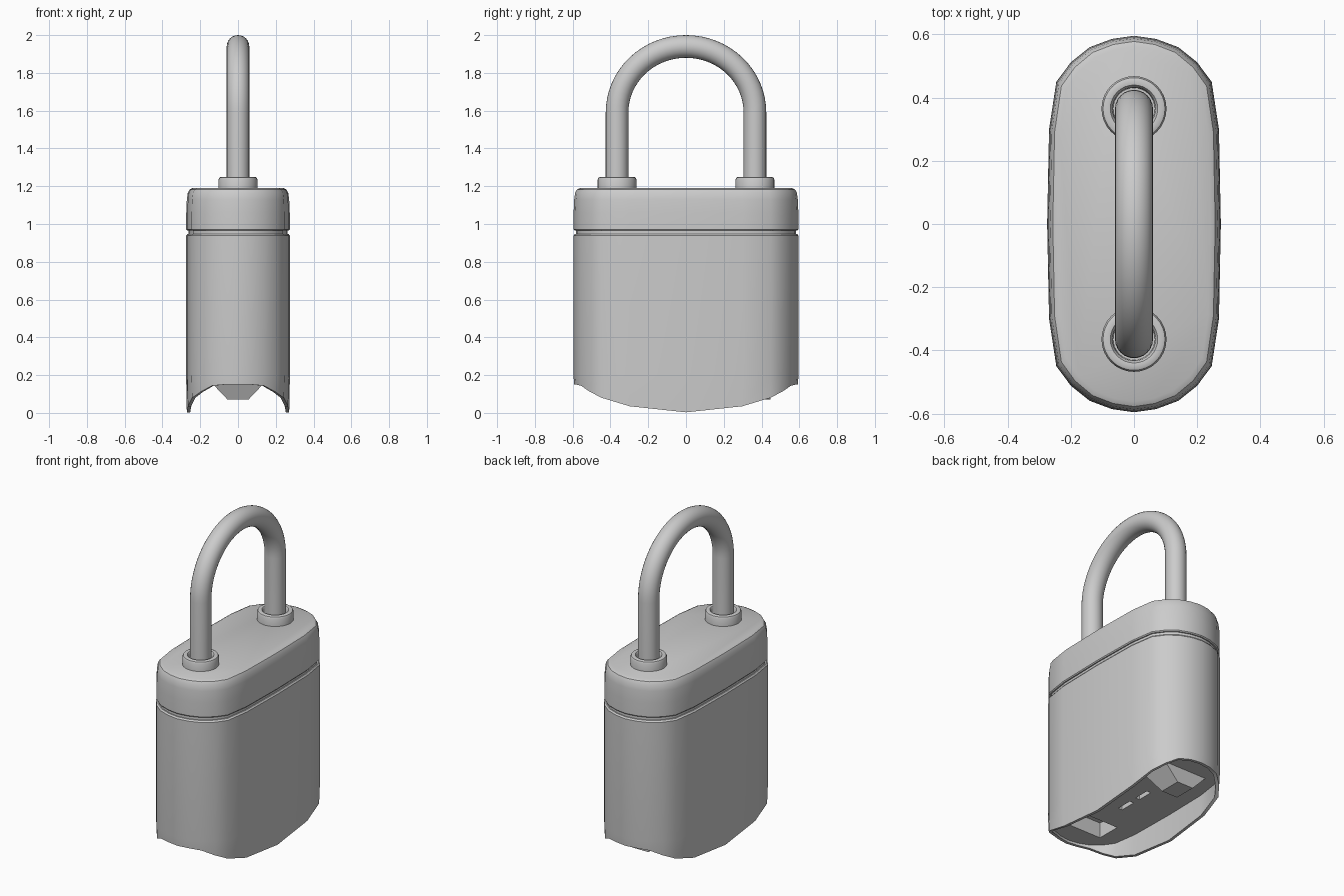
import bpy, bmesh, math

if "Cube" in bpy.data.objects:
    bpy.data.objects.remove(bpy.data.objects["Cube"])

# quarter outline of the case in plan, with the height of its scalloped lower rim
QUARTER = [(0.275, 0, 0.003), (0.269, 0.3, 0.035), (0.246, 0.45, 0.08), (0.2, 0.512, 0.112),
           (0.14, 0.56, 0.144), (0.07, 0.586, 0.15), (0, 0.596, 0.15)]
HALF = QUARTER + [(-x, y, z) for x, y, z in QUARTER[-2::-1]]
OUTLINE = HALF + [(-x, -y, z) for x, y, z in HALF[1:-1]]


def finish(name, bm, angle=35):
    bmesh.ops.recalc_face_normals(bm, faces=bm.faces[:])
    me = bpy.data.meshes.new(name)
    bm.to_mesh(me)
    bm.free()
    ob = bpy.data.objects.new(name, me)
    bpy.context.collection.objects.link(ob)
    smooth(ob, angle)
    return ob


def smooth(ob, angle=35):
    bpy.ops.object.select_all(action='DESELECT')
    ob.select_set(True)
    bpy.context.view_layer.objects.active = ob
    if angle:
        bpy.ops.object.shade_smooth_by_angle(angle=math.radians(angle))


def loft(name, rings, angle=35):
    """Join rings of points with quads and cap both ends."""
    bm = bmesh.new()
    loops = [[bm.verts.new(p) for p in r] for r in rings]
    n = len(rings[0])
    for a, b in zip(loops, loops[1:]):
        for i in range(n):
            j = (i + 1) % n
            bm.faces.new((a[i], a[j], b[j], b[i]))
    bm.faces.new(loops[0][::-1])
    bm.faces.new(loops[-1])
    return finish(name, bm, angle)


def ring(inset, z=None):
    sx, sy = 1 - inset / 0.275, 1 - inset / 0.596
    return [(x * sx, y * sy, rim if z is None else z) for x, y, rim in OUTLINE]


def box(name, x, y0, y1, z0, z1):
    rings = [[(-x, y0, z), (x, y0, z), (x, y1, z), (-x, y1, z)] for z in (z0, z1)]
    return loft(name, rings, 0)


# case with recessed underside
body = loft("lock_body", [ring(0.022, 0.165), ring(0.022), ring(0.004), ring(0, 0.2),
                          ring(0, 0.938), ring(0.007, 0.947)])

# latch pocket and key slots cut into the underside
cutters = [box("pocket_cutter", 0.12, -0.44, -0.29, 0.05, 0.26),
           box("slot_cutter_a", 0.014, -0.12, -0.02, 0.05, 0.26),
           box("slot_cutter_b", 0.014, 0.03, 0.13, 0.05, 0.26)]
for c in cutters:
    m = body.modifiers.new("cut", 'BOOLEAN')
    m.operation, m.solver, m.object = 'DIFFERENCE', 'EXACT', c
    smooth(body, 0)
    bpy.ops.object.modifier_apply(modifier=m.name)
    bpy.data.objects.remove(c)
smooth(body)

# wedge under the floor
loft("latch_wedge", [[(-w, y0, z), (w, y0, z), (w, y1, z), (-w, y1, z)]
                     for w, y0, y1, z in ((0.15, 0.26, 0.45, 0.17), (0.055, 0.31, 0.447, 0.07))], 0)

# groove core and rounded cap
loft("groove_core", [ring(0.013, 0.935), ring(0.013, 0.98)])
loft("lock_cap", [ring(0.006, 0.966), ring(0.001, 0.972), ring(0.001, 1.06), ring(0.004, 1.13),
                  ring(0.009, 1.165), ring(0.018, 1.182), ring(0.034, 1.19)])

# collars around the shackle legs
PROFILE = [(0.103, 1.18), (0.103, 1.235), (0.098, 1.246), (0.088, 1.25), (0.075, 1.248),
           (0.068, 1.238), (0.066, 1.2)]
for name, cy in (("collar_front", -0.365), ("collar_back", 0.365)):
    loft(name, [[(r * math.cos(t * math.pi / 16), cy + r * math.sin(t * math.pi / 16), z)
                 for t in range(32)] for r, z in PROFILE])

# shackle: round bar swept along legs and arch
N = 32
path = [(-0.365, 1.18, math.pi)]
for i in range(N + 1):
    a = math.pi * (1 - i / N)
    y, z = 0.365 * math.cos(a), 1.59 + 0.35 * math.sin(a)
    path.append((y, z, math.atan2(0.365 * math.sin(a), 0.35 * math.cos(a))))
path.append((0.365, 1.18, 0))
R = 0.06
loft("shackle", [[(R * math.cos(t * math.pi / 12), y + R * math.sin(t * math.pi / 12) * math.cos(a),
                   z + R * math.sin(t * math.pi / 12) * math.sin(a)) for t in range(24)]
                 for y, z, a in path])
